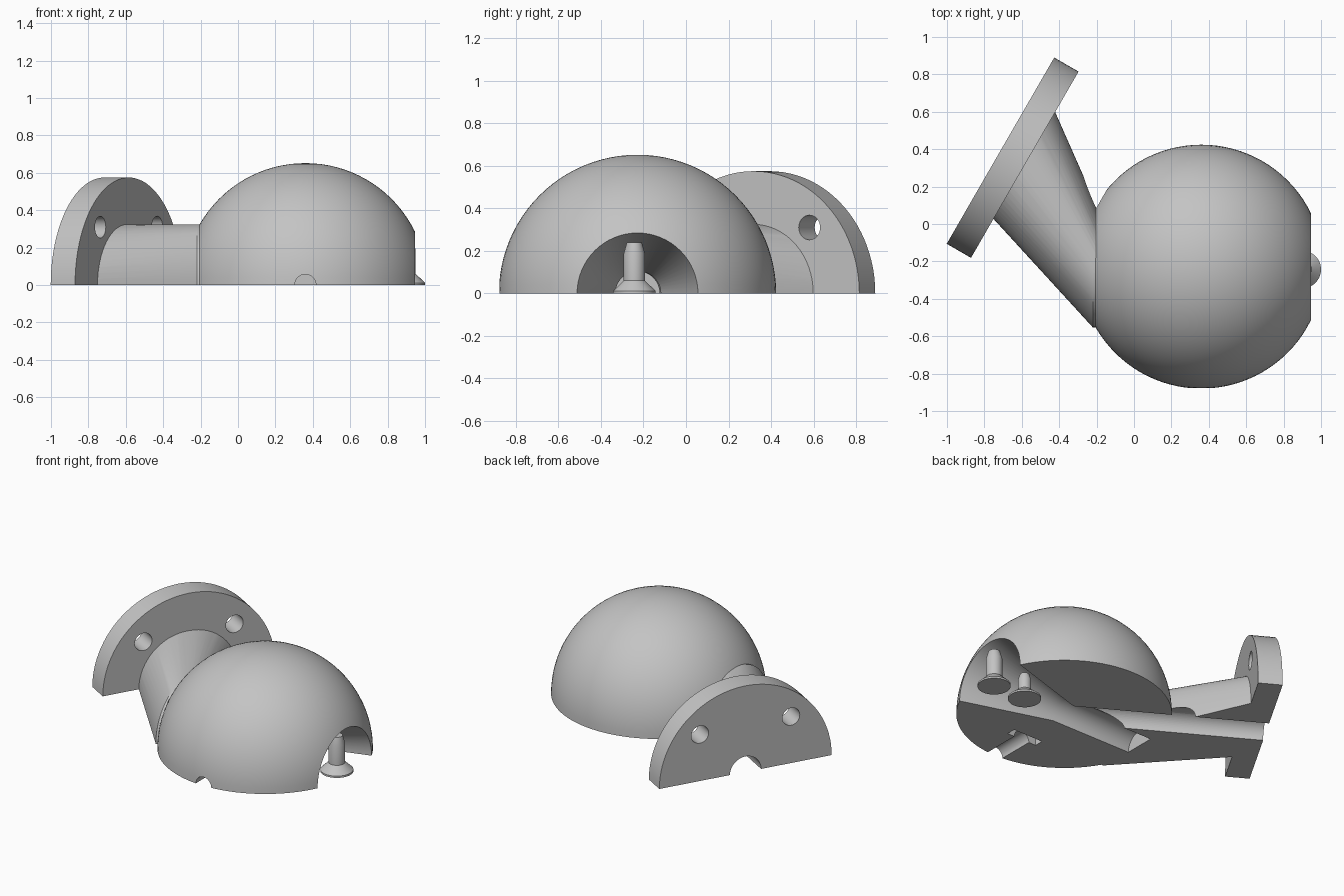
import bpy, bmesh
from math import radians, pi
from mathutils import Vector, Matrix

cube = bpy.data.objects.get("Cube")
if cube:
    bpy.data.objects.remove(cube, do_unlink=True)

grey = bpy.data.materials.new("plain_grey")
grey.use_nodes = True
GREY = (0.55, 0.55, 0.55, 1)
grey.diffuse_color = GREY
grey.node_tree.nodes["Principled BSDF"].inputs["Base Color"].default_value = GREY

CENTRE = Vector((0.36, -0.228, 0))          # middle of the dome
AXIS = Vector((0.866, -0.5, 0)).normalized()  # flange towards dome
ACROSS = Vector((0.5, 0.866, 0)).normalized()
FACE = CENTRE - AXIS * 1.09                 # middle of the flange's inner face
THICK = 0.15
UP = Vector((0, 0, 1))
X = Vector((1, 0, 0))
Y = Vector((0, 1, 0))


def make(name, bm):
    bmesh.ops.recalc_face_normals(bm, faces=bm.faces)
    mesh = bpy.data.meshes.new(name)
    bm.to_mesh(mesh)
    bm.free()
    mesh.materials.append(grey)
    obj = bpy.data.objects.new(name, mesh)
    bpy.context.collection.objects.link(obj)
    return obj


def add_rod(bm, start, end, r1, r2=None, segments=64):
    """Cylinder or cone between two points."""
    d = end - start
    rot = d.to_track_quat('Z', 'Y').to_matrix().to_4x4()
    bmesh.ops.create_cone(bm, cap_ends=True, segments=segments, radius1=r1,
                          radius2=r1 if r2 is None else r2, depth=d.length,
                          matrix=Matrix.Translation((start + end) / 2) @ rot)


def rod(name, *args, **kw):
    bm = bmesh.new()
    add_rod(bm, *args, **kw)
    return make(name, bm)


def box(name, low, high):
    bm = bmesh.new()
    low, high = Vector(low), Vector(high)
    size = Matrix.Diagonal((*(high - low), 1))
    bmesh.ops.create_cube(bm, size=1, matrix=Matrix.Translation((low + high) / 2) @ size)
    return make(name, bm)


def lathe(name, profile, origin, axis, segments=64):
    """Turn (radius, distance) points about an axis."""
    bm = bmesh.new()
    verts = [bm.verts.new((r, 0, d)) for r, d in profile]
    edges = [bm.edges.new(pair) for pair in zip(verts, verts[1:])]
    bmesh.ops.spin(bm, geom=verts + edges, axis=UP, cent=(0, 0, 0),
                   angle=2 * pi, steps=segments)
    bmesh.ops.remove_doubles(bm, verts=bm.verts, dist=0.0001)
    rot = axis.to_track_quat('Z', 'Y').to_matrix().to_4x4()
    bm.transform(Matrix.Translation(origin) @ rot)
    return make(name, bm)


def combine(target, other, operation):
    mod = target.modifiers.new(operation, 'BOOLEAN')
    mod.operation = operation
    mod.solver = 'EXACT'
    mod.object = other
    bpy.context.view_layer.objects.active = target
    bpy.ops.object.modifier_apply(modifier=mod.name)
    bpy.data.objects.remove(other, do_unlink=True)


def smooth(obj):
    bpy.ops.object.select_all(action='DESELECT')
    obj.select_set(True)
    bpy.context.view_layer.objects.active = obj
    bpy.ops.object.shade_smooth_by_angle(angle=radians(30))


# Dome
bm = bmesh.new()
bmesh.ops.create_uvsphere(bm, u_segments=96, v_segments=48, radius=0.652,
                          matrix=Matrix.Translation(CENTRE))
body = make("dome_and_flange", bm)

# Neck: hull between a disc on the flange and a disc on the dome
bm = bmesh.new()
add_rod(bm, FACE - AXIS * 0.03, FACE, 0.325)
disc = Vector((-0.22, CENTRE.y, 0))
add_rod(bm, disc, disc + X * 0.02, 0.325)
bmesh.ops.delete(bm, geom=bm.faces[:], context='FACES_ONLY')
hull = bmesh.ops.convex_hull(bm, input=bm.verts[:])
bmesh.ops.delete(bm, geom=list(set(hull["geom_interior"] + hull["geom_unused"])),
                 context='VERTS')
neck = make("neck", bm)

# Flange
flange = rod("flange", FACE - AXIS * THICK, FACE, 0.575, segments=96)
combine(neck, flange, 'UNION')
combine(body, neck, 'UNION')

# Cuts: flared mouth with blind bore, angled bore, bolt holes, screw hole, nut slot
cutters = [
    lathe("mouth", [(0, -0.594), (0.104, -0.594), (0.104, 0), (0.284, 0.585),
                    (0.35, 0.8), (0, 0.8)], CENTRE, X),
    rod("angled_bore", FACE - AXIS * 0.3, CENTRE, 0.104),
    rod("screw_hole", CENTRE - Y * 0.8, CENTRE - Y * 0.34, 0.057, segments=32),
    box("nut_slot", CENTRE + Vector((-0.11, -0.4, -0.1)), CENTRE + Vector((0.11, -0.34, 0.1))),
]
for side in (-1, 1):
    spot = FACE + ACROSS * 0.304 * side + UP * 0.31
    cutters.append(rod("bolt_hole", spot - AXIS * 0.3, spot + AXIS * 0.1, 0.058, segments=32))
cutters.append(box("lower_half", (-2, -2, -2), (2, 2, 0)))
for cutter in cutters:
    combine(body, cutter, 'DIFFERENCE')
smooth(body)

# Pegs standing in the mouth
for name, x, stem, height in (("outer_peg", 0.9, 0.05, 0.24), ("inner_peg", 0.66, 0.04, 0.17)):
    peg = lathe(name, [(0, 0), (0.1, 0), (0.1, 0.012), (stem, 0.06), (stem, height * 0.78),
                       (stem * 0.7, height), (0, height)],
                Vector((x, CENTRE.y - 0.015, 0)), UP, 48)
    smooth(peg)
